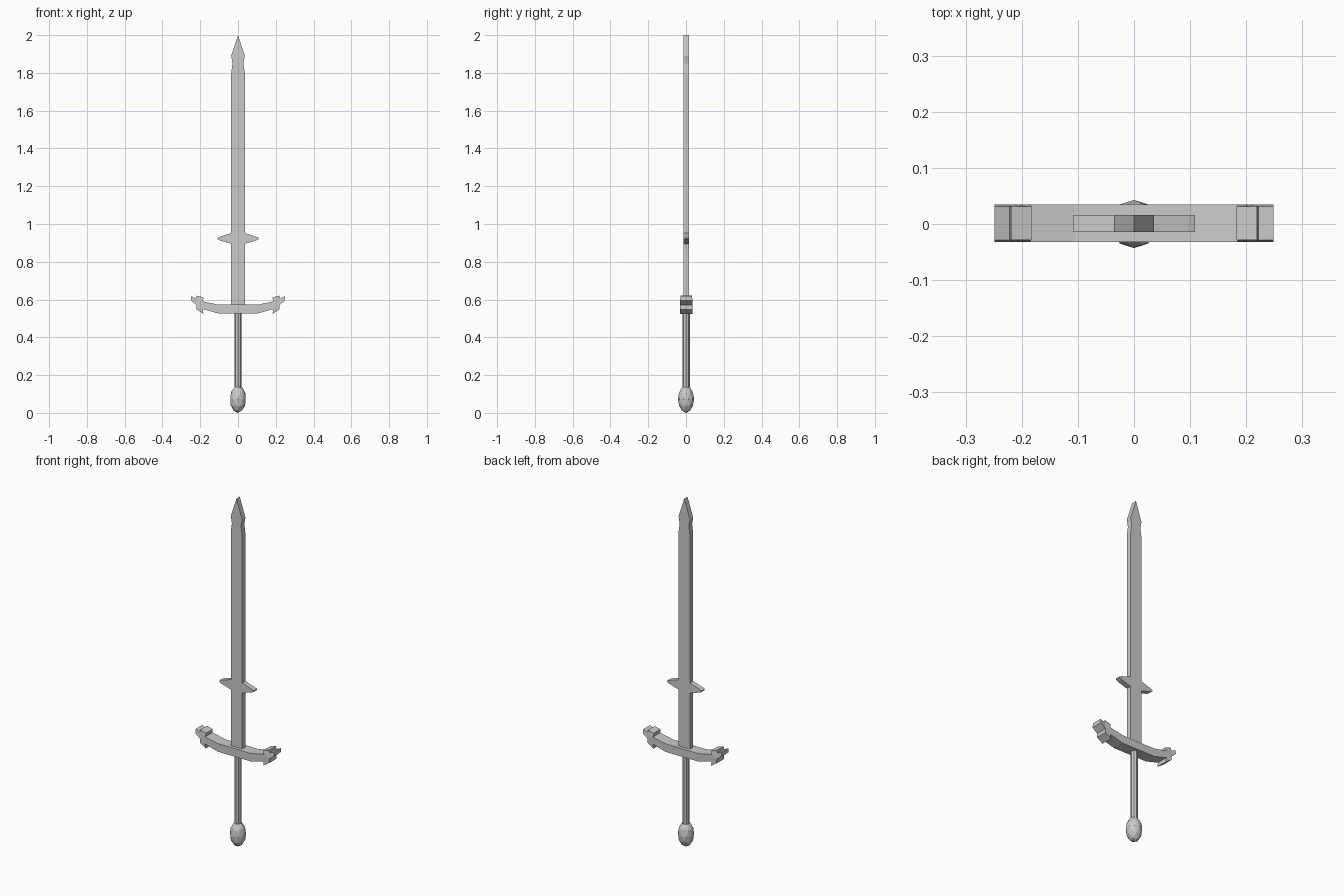
import bpy, bmesh

if "Cube" in bpy.data.objects:
    bpy.data.objects.remove(bpy.data.objects["Cube"])


def extrude_profile(name, half, y0, y1):
    """Mirror a right-hand (x, z) outline about x = 0 and extrude it along y."""
    outline = half + [(-x, z) for x, z in reversed(half) if x > 0]
    bm = bmesh.new()
    face = bm.faces.new([bm.verts.new((x, y0, z)) for x, z in outline])
    res = bmesh.ops.extrude_face_region(bm, geom=[face])
    for v in res["geom"]:
        if isinstance(v, bmesh.types.BMVert):
            v.co.y = y1
    bmesh.ops.recalc_face_normals(bm, faces=bm.faces)
    bmesh.ops.triangulate(bm, faces=[f for f in bm.faces if len(f.verts) > 4])
    mesh = bpy.data.meshes.new(name)
    bm.to_mesh(mesh)
    bm.free()
    obj = bpy.data.objects.new(name, mesh)
    bpy.context.collection.objects.link(obj)
    return obj


# Blade: flat plate with side spurs and a waisted point
extrude_profile("blade", [
    (0.036, 0.55), (0.036, 0.895),
    (0.095, 0.913), (0.109, 0.920), (0.109, 0.927), (0.095, 0.933),
    (0.036, 0.952), (0.036, 1.80), (0.029, 1.85), (0.036, 1.89), (0, 2.0),
], -0.014, 0.016)

# Crossguard: upswept arms with a collar and a flared end
guard = extrude_profile("crossguard", [
    (0.105, 0.527), (0.186, 0.549), (0.183, 0.524), (0.219, 0.548),
    (0.219, 0.570), (0.249, 0.595), (0.249, 0.618), (0.222, 0.606),
    (0.219, 0.621), (0.183, 0.611), (0.186, 0.590), (0.105, 0.573),
], -0.032, 0.035)
for v in guard.data.vertices:
    if v.co.z > 0.6:
        v.co.y = 0.001 + (v.co.y - 0.001) * 0.9

# Grip: eight-sided rod
bpy.ops.mesh.primitive_cylinder_add(vertices=8, radius=0.019, depth=0.42,
                                    location=(0, 0.001, 0.335))
bpy.context.object.name = "grip"

# Pommel: stretched faceted ball
bpy.ops.mesh.primitive_ico_sphere_add(subdivisions=2, radius=1,
                                      location=(0, 0, 0.073))
pommel = bpy.context.object
pommel.name = "pommel"
pommel.scale = (0.043, 0.043, 0.073)
